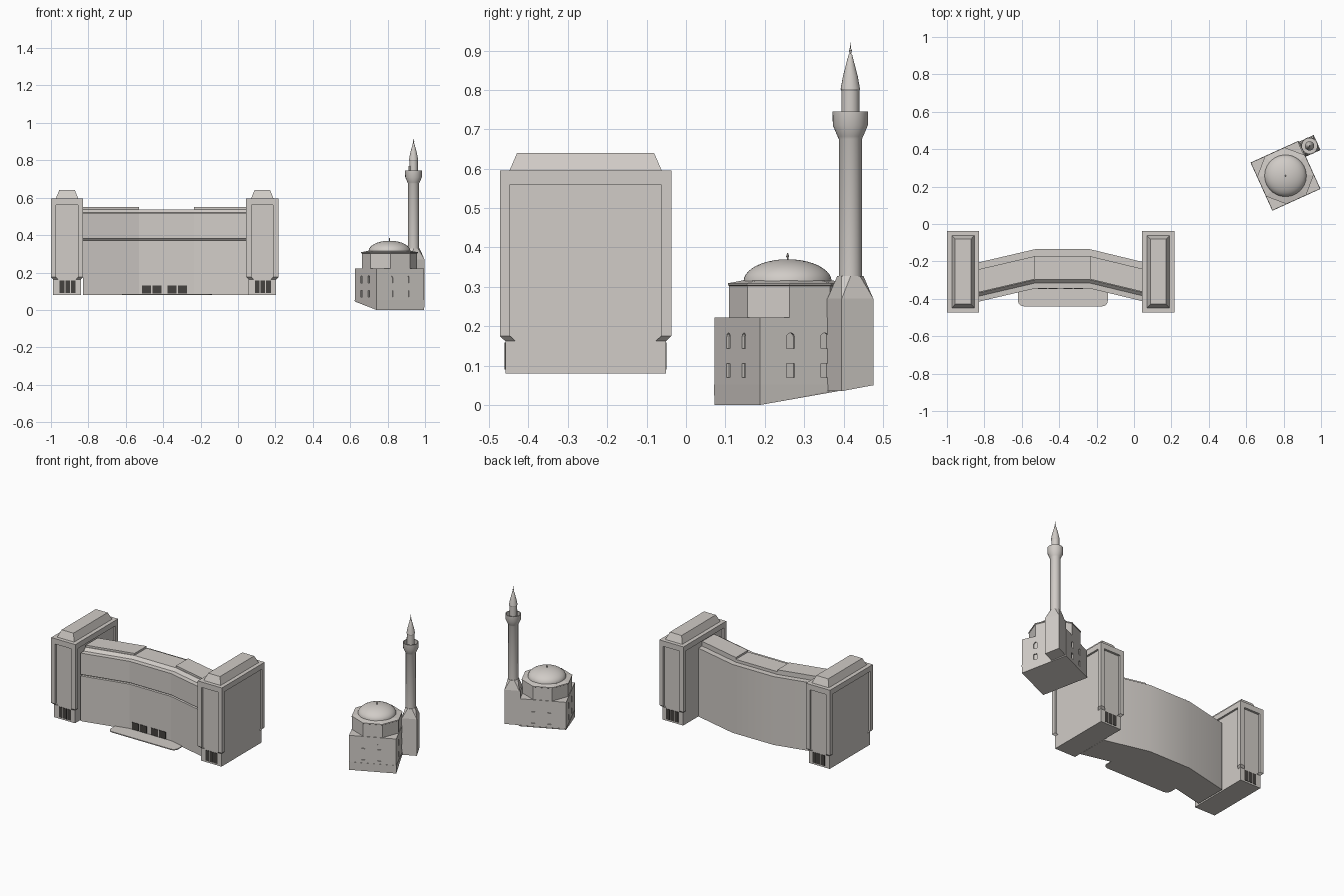
import bpy, bmesh, math
from mathutils import Matrix, Vector

if "Cube" in bpy.data.objects:
    bpy.data.objects.remove(bpy.data.objects["Cube"])


def material(name, rgb):
    m = bpy.data.materials.new(name)
    m.diffuse_color = (*rgb, 1)
    m.use_nodes = True
    m.node_tree.nodes["Principled BSDF"].inputs["Base Color"].default_value = m.diffuse_color
    return m


stone = material("warm_grey_stone", (0.635, 0.602, 0.57))
dark = material("dark_openings", (0.06, 0.055, 0.05))


def finish(name, bm, matrix=None, smooth=None, mat=stone):
    bmesh.ops.recalc_face_normals(bm, faces=bm.faces[:])
    me = bpy.data.meshes.new(name)
    bm.to_mesh(me)
    bm.free()
    me.materials.append(mat)
    ob = bpy.data.objects.new(name, me)
    bpy.context.collection.objects.link(ob)
    if matrix:
        ob.matrix_world = matrix
    if smooth:
        bpy.ops.object.select_all(action='DESELECT')
        ob.select_set(True)
        bpy.context.view_layer.objects.active = ob
        bpy.ops.object.shade_smooth_by_angle(angle=math.radians(smooth))
    return ob


def add_loft(bm, rings):
    vs = [[bm.verts.new(p) for p in r] for r in rings]
    n = len(rings[0])
    for a, b in zip(vs, vs[1:]):
        for i in range(n):
            j = (i + 1) % n
            bm.faces.new((a[i], a[j], b[j], b[i]))
    bm.faces.new(vs[0][::-1])
    bm.faces.new(vs[-1])


def rect(cx, cy, hx, hy, z):
    return [(cx - hx, cy - hy, z), (cx + hx, cy - hy, z), (cx + hx, cy + hy, z), (cx - hx, cy + hy, z)]


def add_box(bm, cx, cy, hx, hy, z0, z1):
    add_loft(bm, [rect(cx, cy, hx, hy, z0), rect(cx, cy, hx, hy, z1)])


def ngon(cx, cy, r, z, n, turn=0.0):
    return [(cx + r * math.cos(2 * math.pi * (i + turn) / n),
             cy + r * math.sin(2 * math.pi * (i + turn) / n), z) for i in range(n)]


def lathe(name, cx, cy, profile, n, matrix, smooth=30):
    bm = bmesh.new()
    add_loft(bm, [ngon(cx, cy, r, z, n, 0.5) for r, z in profile])
    return finish(name, bm, matrix, smooth)


def hull(name, pts, matrix):
    bm = bmesh.new()
    for p in pts:
        bm.verts.new(p)
    bmesh.ops.convex_hull(bm, input=bm.verts[:])
    bmesh.ops.dissolve_limit(bm, angle_limit=0.01, verts=bm.verts[:], edges=bm.edges[:])
    return finish(name, bm, matrix)


# ---- End towers: plain core, raised corner frame and hipped roof cap
TY = -0.255
for side, tx in (("left", -0.914), ("right", 0.13)):
    bm = bmesh.new()
    add_box(bm, tx, TY, 0.074, 0.204, 0.08, 0.58)
    finish(side + "_tower_core", bm)
    bm = bmesh.new()
    add_box(bm, tx, TY, 0.086, 0.218, 0.56, 0.595)
    for sx in (-1, 1):
        for sy in (-1, 1):
            px, py = tx + sx * 0.072, TY + sy * 0.205
            add_loft(bm, [rect(px - sx * 0.012, py - sy * 0.013, 0.014, 0.013, 0.163),
                          rect(px, py, 0.014, 0.013, 0.175), rect(px, py, 0.014, 0.013, 0.57)])
    finish(side + "_tower_frame", bm)
    bm = bmesh.new()
    add_loft(bm, [rect(tx, TY, 0.062, 0.195, 0.59), rect(tx, TY, 0.06, 0.193, 0.596),
                  rect(tx, TY, 0.042, 0.174, 0.64)])
    finish(side + "_tower_roof", bm)
    # small dark doors front and back at the foot
    bm = bmesh.new()
    for k in (-1, 0, 1):
        for sy in (-1, 1):
            add_box(bm, tx + 0.003 + k * 0.03, TY + sy * 0.204, 0.0125, 0.002, 0.09, 0.158)
    finish(side + "_tower_doors", bm, mat=dark)

# ---- Curved main block: grooved wall, ledge and attic swept along three bays
STATIONS = [(-0.83, -0.07), (-0.53, 0.0), (-0.235, 0.0), (0.055, -0.07)]
SECTION = [(-0.345, 0.08), (-0.345, 0.371), (-0.333, 0.373), (-0.333, 0.379), (-0.345, 0.381),
           (-0.345, 0.518), (-0.316, 0.52), (-0.298, 0.538), (-0.27, 0.538), (-0.27, 0.52),
           (-0.135, 0.52), (-0.135, 0.08)]
bm = bmesh.new()
add_loft(bm, [[(x, y + s, z) for y, z in SECTION] for x, s in STATIONS])
bmesh.ops.recalc_face_normals(bm, faces=bm.faces[:])
for f in bm.faces:
    f.smooth = f.normal.y > 0.5 and f.calc_area() > 0.05  # only the rear wall is smoothly curved
    if f.smooth:
        for e in f.edges:
            e.smooth = abs(e.verts[0].co.z - e.verts[1].co.z) > 0.1
finish("main_block", bm)

# roof slabs, the middle one lower
for name, a, b, top in (("left_roof_slab", 0, 1, 0.55), ("middle_roof_slab", 1, 2, 0.538),
                        ("right_roof_slab", 2, 3, 0.55)):
    bm = bmesh.new()
    add_loft(bm, [[(x, y + s, z) for y, z in ((-0.295, 0.51), (-0.295, top), (-0.172, top), (-0.172, 0.51))]
                  for x, s in (STATIONS[a], STATIONS[b])])
    finish(name, bm)

# entrance terrace with rounded front corners
bm = bmesh.new()
outline = [(-0.14, -0.33), (-0.62, -0.33)]
for cx, start in ((-0.59, 180), (-0.17, 270)):
    for k in range(5):
        t = math.radians(start + k * 22.5)
        outline.append((cx + 0.03 * math.cos(t), -0.41 + 0.03 * math.sin(t)))
add_loft(bm, [[(x, y, z) for x, y in outline] for z in (0.08, 0.086)])
finish("entrance_terrace", bm)

# entrance doors
bm = bmesh.new()
for x in (-0.488, -0.432, -0.352, -0.296):
    add_box(bm, x, -0.345, 0.024, 0.003, 0.087, 0.132)
finish("entrance_doors", bm, mat=dark)

# ---- Domed building, built around its own centre and then turned
M = Matrix.Translation((0.81, 0.258, 0)) @ Matrix.Rotation(math.radians(24.4), 4, 'Z')
H = 0.14
hull("sloping_foundation", [(-H, -H, 0), (H, -H, 0), (H, H, 0.045), (-H, H, 0.045)]
     + rect(0, 0, H + 0.0015, H + 0.0015, 0.052), M)
bm = bmesh.new()
add_box(bm, 0, 0, H, H, 0.05, 0.222)
body = finish("domed_hall_walls", bm, M)

# window recesses: square below, arched above, two per wall
bm = bmesh.new()
w = 0.011
square = [(-w, 0.07), (w, 0.07), (w, 0.105), (-w, 0.105)]
arched = [(-w, 0.143), (w, 0.143)] + [(w * math.cos(math.radians(t)), 0.172 + w * math.sin(math.radians(t)))
                                     for t in range(0, 181, 30)]
for q in range(4):
    R = Matrix.Rotation(q * math.pi / 2, 3, 'Z')
    for off in (-0.055, 0.04):
        for shape in (square, arched):
            add_loft(bm, [[R @ Vector((x + off, y, z)) for x, z in shape] for y in (-H - 0.01, -H + 0.007)])
cutter = finish("window_cutter", bm, M)
cutter.hide_render = True
mod = body.modifiers.new("windows", 'BOOLEAN')
mod.object = cutter
mod.solver = 'EXACT'
bpy.context.view_layer.update()
bpy.ops.object.select_all(action='DESELECT')
body.select_set(True)
bpy.context.view_layer.objects.active = body
bpy.ops.object.modifier_apply(modifier=mod.name)
bpy.data.objects.remove(cutter)

# octagonal drum with eave, dome and finial
R8 = 0.137 / math.cos(math.pi / 8)
bm = bmesh.new()
add_loft(bm, [ngon(0, 0, r, z, 8, 0.5) for r, z in
              ((R8, 0.21), (R8, 0.302), (R8 + 0.003, 0.304), (R8 + 0.003, 0.309), (0.115, 0.316))])
finish("octagonal_drum", bm, M)
dome = [(0.117, 0.305), (0.117, 0.314)]
dome += [(0.112 * math.cos(t * math.pi / 20), 0.314 + 0.056 * math.sin(t * math.pi / 20)) for t in range(10)]
dome.append((0.001, 0.37))
lathe("dome", 0, 0, dome, 32, M)
lathe("dome_finial", 0, 0, [(0.002, 0.365), (0.002, 0.374), (0.004, 0.377), (0.001, 0.386)], 8, M)

# ---- Slender tower beside the hall
U, V, B = 0.183, 0.092, 0.044
hull("slender_tower_base", [(U - B - 0.006, V - B, 0.035), (U + B, V - B, 0.035), (U + B, V + B, 0.05),
                            (U - B - 0.006, V + B, 0.05), (U - B - 0.006, V - B, 0.27), (U + B, V - B, 0.27),
                            (U + B, V + B, 0.27), (U - B - 0.006, V + B, 0.27)], M)
hull("slender_tower_taper", rect(U, V, B, B, 0.27) + ngon(U, V, 0.033, 0.323, 8, 0.5)
     + ngon(U, V, 0.033, 0.328, 8, 0.5), M)
lathe("slender_tower_shaft", U, V, [
    (0.0295, 0.32), (0.0295, 0.675), (0.033, 0.682), (0.045, 0.71), (0.046, 0.745),
    (0.041, 0.745), (0.041, 0.715), (0.023, 0.715), (0.023, 0.80)], 16, M)
lathe("slender_tower_spire", U, V, [
    (0.023, 0.797), (0.025, 0.802), (0.019, 0.835), (0.005, 0.888), (0.002, 0.893),
    (0.004, 0.9), (0.0015, 0.906), (0.0005, 0.921)], 16, M)
# balcony door
bm = bmesh.new()
add_box(bm, U - 0.022, V, 0.003, 0.008, 0.715, 0.77)
finish("balcony_door", bm, M)
